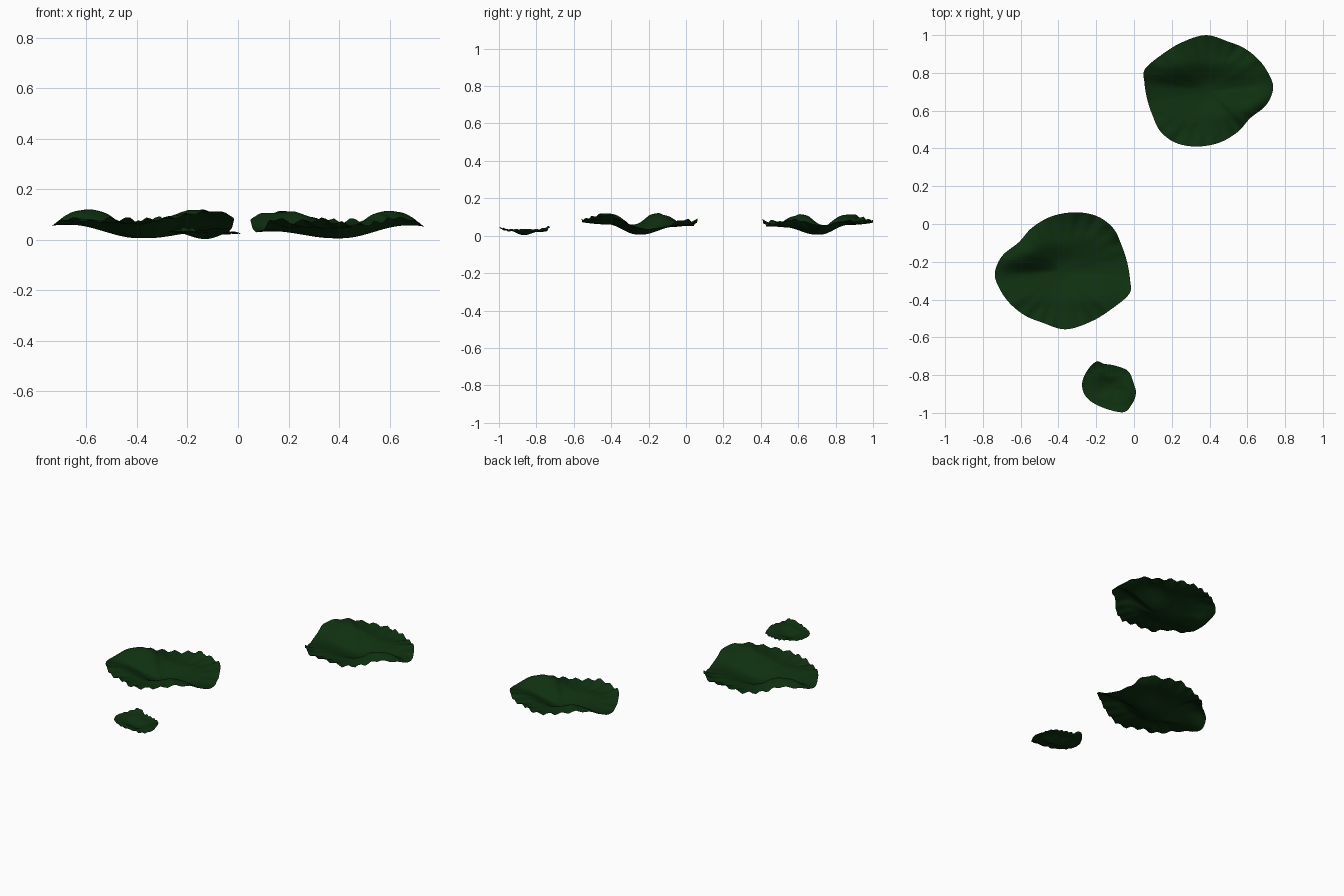
import bpy, bmesh, math

if "Cube" in bpy.data.objects:
    bpy.data.objects.remove(bpy.data.objects["Cube"])

green = bpy.data.materials.new("dark leaf green")
green.diffuse_color = (0.0045, 0.029, 0.005, 1)
green.use_nodes = True
green.node_tree.nodes["Principled BSDF"].inputs["Base Color"].default_value = green.diffuse_color

# Large leaf rim: x, y, rim height, height of the crest just inside the rim
LARGE = [(.058, .82, .09, .085), (.145, .895, .108, .112), (.25, .96, .09, .085),
         (.38, 1.0, .075, .06), (.50, .965, .08, .06), (.585, .93, .07, .07),
         (.66, .87, .08, .075), (.71, .80, .07, .062), (.737, .72, .052, .06),
         (.70, .63, .075, .108), (.615, .56, .085, .11), (.55, .488, .066, .075),
         (.45, .43, .058, .05), (.33, .41, .08, .045), (.22, .43, .07, .05),
         (.14, .49, .082, .05), (.10, .57, .042, .042), (.07, .66, .032, .034),
         (.055, .75, .055, .045)]
# Small leaf rim
SMALL = [(-.20, -.728, .05, .03), (-.16, -.74, .032, .025), (-.10, -.75, .027, .02),
         (-.03, -.78, .025, .022), (0, -.85, .024, .03), (.01, -.90, .024, .032),
         (-.015, -.96, .026, .03), (-.06, -.997, .045, .03), (-.17, -.97, .036, .028),
         (-.25, -.92, .035, .028), (-.275, -.85, .035, .028), (-.25, -.78, .036, .03)]


def spline(a, b, c, d, t):
    return 0.5 * (2 * b + (c - a) * t + (2 * a - 5 * b + 4 * c - d) * t * t
                  + (3 * b - a - 3 * c + d) * t ** 3)


def smooth_loop(points, steps):
    n = len(points)
    return [tuple(spline(*(points[(i + k) % n][j] for k in (-1, 0, 1, 2)), s / steps)
                  for j in range(4))
            for i in range(n) for s in range(steps)]


def leaf(name, points, centre, scale=1.0, turn=0.0, place=None, size=1.0, steps=6, rings=18):
    """Leaf with a valley along x and a ruffled rim, lofted from centre to outline."""
    place = place or centre
    loop = smooth_loop(points, steps)
    low = .006 * size
    bm = bmesh.new()

    def vert(x, y, z):
        dx, dy = (x - centre[0]) * scale, (y - centre[1]) * scale
        c, s = math.cos(turn), math.sin(turn)
        return bm.verts.new((place[0] + c * dx - s * dy, place[1] + s * dx + c * dy, z * scale))

    hub = vert(*centre, low)
    prev = None
    for r in range(1, rings + 1):
        u = r / rings
        ring = []
        for x, y, rim, crest in loop:
            a = math.atan2(y - centre[1], x - centre[0])
            # the crest lies further in towards the front and back edges
            fold = .8 - .25 * math.sin(a) ** 4
            if u < fold:
                t = max(0, (u - .05) / (fold - .05))
                z = low + (crest - low) * t * t * (3 - 2 * t)
            else:
                t = (u - fold) / (1 - fold)
                z = crest + (rim - crest) * t * t
            z += .01 * size * math.sin(24 * a) * abs(math.sin(a)) * u ** 5
            ring.append(vert(centre[0] + (x - centre[0]) * u, centre[1] + (y - centre[1]) * u, z))
        n = len(ring)
        for i in range(n):
            j = (i + 1) % n
            if prev:
                bm.faces.new((prev[i], ring[i], ring[j], prev[j]))
            else:
                bm.faces.new((hub, ring[i], ring[j]))
        prev = ring
    bmesh.ops.recalc_face_normals(bm, faces=bm.faces)
    # make the upper side face up
    if sum(f.normal.z for f in bm.faces) < 0:
        bmesh.ops.reverse_faces(bm, faces=bm.faces)
    for f in bm.faces:
        f.smooth = True
    mesh = bpy.data.meshes.new(name)
    bm.to_mesh(mesh)
    bm.free()
    mesh.materials.append(green)
    ob = bpy.data.objects.new(name, mesh)
    bpy.context.collection.objects.link(ob)


# Back leaf, the same leaf turned half round and slightly larger, and a small front leaf
leaf("back_leaf", LARGE, (.395, .705))
leaf("middle_leaf", LARGE, (.395, .705), 1.05, math.pi, (-.378, -.248))
leaf("small_front_leaf", SMALL, (-.13, -.865), size=.6)
